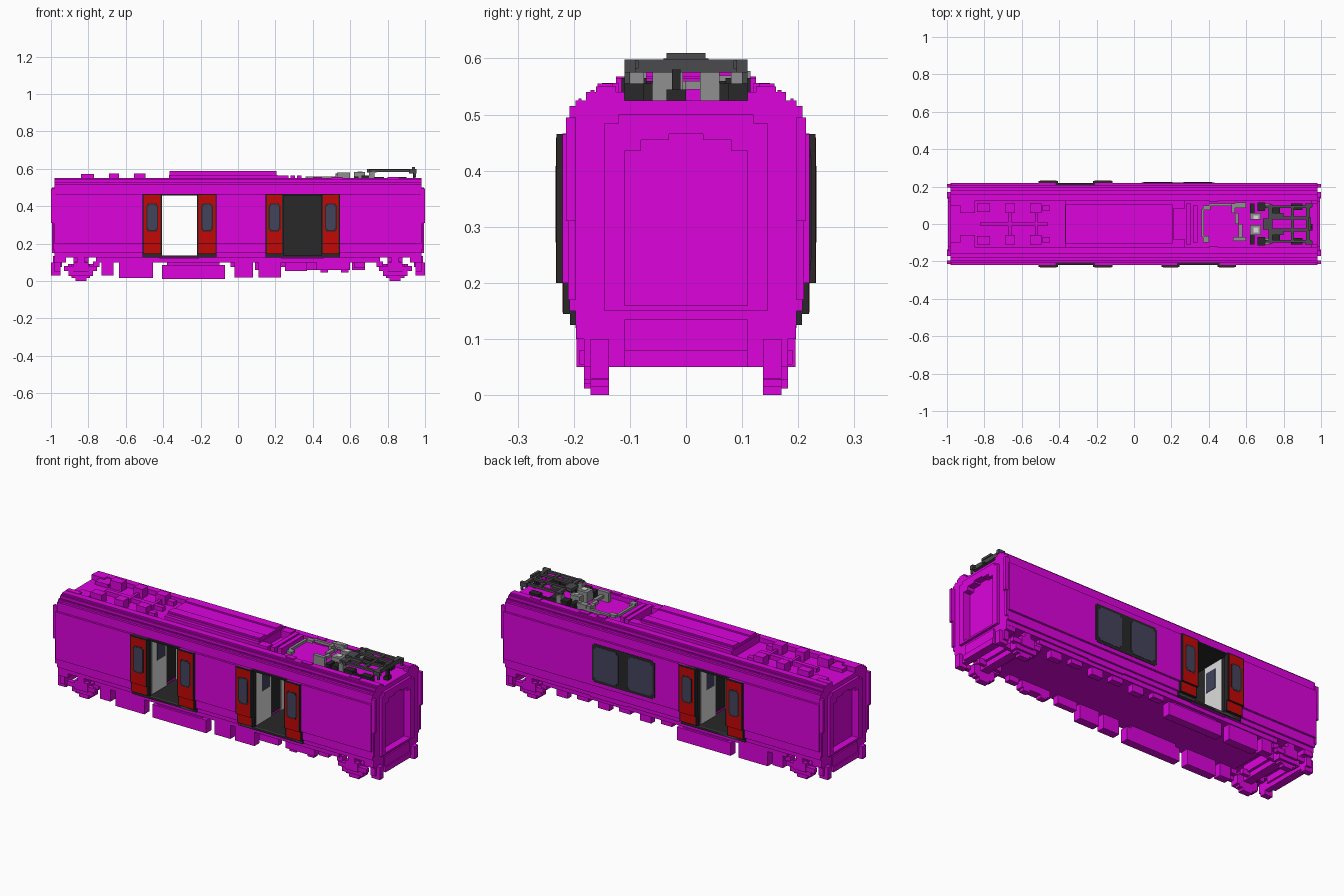
import bpy, bmesh

cube = bpy.data.objects.get("Cube")
if cube:
    bpy.data.objects.remove(cube, do_unlink=True)


def material(name, r, g, b):
    m = bpy.data.materials.new(name)
    m.use_nodes = True
    m.diffuse_color = (r, g, b, 1)
    m.node_tree.nodes["Principled BSDF"].inputs["Base Color"].default_value = (r, g, b, 1)
    return m


MAGENTA = material("magenta", 0.72, 0.001, 0.72)
RED = material("door red", 0.55, 0.002, 0.002)
BLACK = material("near black", 0.021, 0.021, 0.021)
GLASS = material("slate glass", 0.056, 0.056, 0.11)
LIGHT = material("light grey", 0.72, 0.72, 0.72)
GREY = material("mid grey", 0.28, 0.28, 0.28)
DARK = material("dark grey", 0.07, 0.07, 0.075)


def finish(name, bm, mat):
    bmesh.ops.recalc_face_normals(bm, faces=bm.faces)
    me = bpy.data.meshes.new(name)
    bm.to_mesh(me)
    bm.free()
    me.materials.append(mat)
    ob = bpy.data.objects.new(name, me)
    bpy.context.collection.objects.link(ob)
    return ob


def boxes(name, mat, items, mirror=""):
    """One object from boxes (x0, x1, y0, y1, z0, z1), optionally mirrored in x and/or y."""
    bm = bmesh.new()
    for x0, x1, y0, y1, z0, z1 in items:
        for sx in ((1, -1) if "x" in mirror else (1,)):
            for sy in ((1, -1) if "y" in mirror else (1,)):
                vs = bmesh.ops.create_cube(bm, size=1)["verts"]
                for v in vs:
                    v.co.x = sx * (x0 + (v.co.x + 0.5) * (x1 - x0))
                    v.co.y = sy * (y0 + (v.co.y + 0.5) * (y1 - y0))
                    v.co.z = z0 + (v.co.z + 0.5) * (z1 - z0)
    return finish(name, bm, mat)


def extrude_half_profile(name, mat, half, x0, x1):
    """Mirror a (y, z) half profile and extrude it along x."""
    bm = bmesh.new()
    ring = half + [(-y, z) for y, z in reversed(half)]
    face = bm.faces.new([bm.verts.new((x0, y, z)) for y, z in ring])
    new = bmesh.ops.extrude_face_region(bm, geom=[face])["geom"]
    bmesh.ops.translate(bm, vec=(x1 - x0, 0, 0),
                        verts=[g for g in new if isinstance(g, bmesh.types.BMVert)])
    return finish(name, bm, mat)


# Body shell: solid segments between the doorways, roof carried over them
SIDE = [(.197, .125), (.197, .15), (.208, .15), (.208, .2), (.22, .2), (.22, .465)]
ROOF = [(.208, .465), (.208, .515), (.195, .515), (.195, .525), (.178, .525), (.178, .54),
        (.16, .54), (.16, .55), (.125, .55), (.125, .525)]
for i, (x0, x1) in enumerate([(-.955, -.42), (-.208, .23), (.457, .955)]):
    extrude_half_profile(f"body_segment_{i + 1}", MAGENTA, SIDE + ROOF, x0, x1)
# Doorways, with the depth of the vestibule towards the back
for i, (x0, x1, back) in enumerate([(-.42, -.208, .207), (.23, .457, .18)]):
    extrude_half_profile(f"roof_over_doorway_{i + 1}", MAGENTA, ROOF, x0, x1)
    # Vestibule: dark floor, ceiling and jambs, light partitions with an aisle between
    boxes(f"vestibule_lining_{i + 1}", BLACK, [
        (x0, x1, -.207, back, .126, .136), (x0, x1, -.207, back, .458, .466),
        (x0, x0 + .004, -.207, back, .15, .46), (x1 - .004, x1, -.207, back, .15, .46)])
    boxes(f"vestibule_underside_{i + 1}", MAGENTA, [(x0, x1, -.197, .197, .12, .126)])
    boxes(f"partition_{i + 1}", LIGHT, [
        (x0 + .004, x0 + .009, .045, .175, .136, .455),
        (x1 - .009, x1 - .004, .045, .175, .136, .455)], "y")
    boxes(f"partition_window_{i + 1}", GLASS, [
        (x0 + .009, x0 + .011, .06, .13, .31, .42),
        (x1 - .011, x1 - .009, .06, .13, .31, .42)], "y")

# Closed back wall behind the second doorway
boxes("back_wall", MAGENTA, [(.23, .457, .18, .22, .2, .466), (.23, .457, .18, .208, .15, .2),
                             (.23, .457, .18, .197, .125, .15)])
boxes("back_wall_lining", BLACK, [(.235, .452, .176, .18, .136, .46)])


# Sliding door leaves, pushed open on either side of a doorway
def leaf(name, x0, x1, side):
    def put(part, mat, items):
        boxes(f"{name}_{part}", mat, [(a, b, min(side * c, side * d), max(side * c, side * d), e, f)
                                      for a, b, c, d, e, f in items])
    put("core", BLACK, [(x0, x1, .205, .231, .2, .465), (x0, x1, .2, .2195, .145, .2),
                        (x0, x1, .19, .207, .125, .15)])
    a, b = x0 + .007, x1 - .007
    put("panel", RED, [(a, b, .231, .2315, .2, .459), (a, b, .2195, .22, .147, .2)])
    c = (x0 + x1) / 2
    put("window_frame", BLACK, [(c - .032, c + .032, .2315, .232, .275, .405),
                                (c - .025, c + .025, .2315, .232, .265, .415)])
    put("window", GLASS, [(c - .025, c + .025, .232, .2325, .28, .4),
                          (c - .018, c + .018, .232, .2325, .272, .408)])


leaf("front_door_1_right", -.51, -.407, -1)
leaf("front_door_1_left", -.218, -.114, -1)
leaf("front_door_2_right", .147, .243, -1)
leaf("front_door_2_left", .447, .545, -1)
leaf("back_door_right", -.51, -.407, 1)
leaf("back_door_left", -.218, -.114, 1)
boxes("door_threshold", DARK, [(-.51, -.114, .197, .207, .125, .137)], "y")
boxes("front_threshold", DARK, [(.147, .545, -.207, -.197, .125, .137)])
boxes("door_header", BLACK, [(-.41, -.215, .2, .22, .458, .466)], "y")
boxes("front_door_header", BLACK, [(.24, .45, -.22, -.2, .458, .466)])

# Wide double window on the back
boxes("back_window_panel", BLACK, [(.04, .43, .219, .222, .232, .428), (.05, .42, .219, .222, .222, .438)])
boxes("back_window_glass", GLASS, [(.052, .205, .221, .2235, .25, .412), (.064, .193, .221, .2235, .238, .424),
                                   (.265, .418, .221, .2235, .25, .412), (.277, .406, .221, .2235, .238, .424)])

# End walls around a recessed gangway door
boxes("end_wall", MAGENTA, [
    (.95, .98, .11, .197, .125, .525), (.95, .98, .19, .208, .15, .515), (.95, .98, .2, .22, .2, .465),
    (.95, .98, 0, .12, .465, .525), (.95, .98, .11, .178, .5, .54), (.95, .98, .125, .16, .5, .55),
    (.95, .98, 0, .11, .125, .16)], "xy")
boxes("gangway_frame", MAGENTA, [
    (.95, .995, .11, .145, .15, .485), (.95, .995, 0, .12, .465, .5),
    (.95, .995, .08, .11, .435, .465), (.95, .995, .03, .08, .455, .465),
    (.95, .995, 0, .11, .15, .16)], "xy")
boxes("corner_post", MAGENTA, [(.975, 1, .196, .214, .31, .495), (.975, .99, .196, .21, .17, .31)], "xy")
boxes("end_apron", MAGENTA, [
    (.93, .98, 0, .18, .11, .135), (.94, .988, 0, .11, .075, .135), (.95, .995, 0, .11, .05, .08),
    (.92, .98, .11, .196, .1, .13), (.95, 1, .137, .17, .03, .1), (.95, .98, .11, .182, .05, .11)], "xy")

# Bogies: stepped wheels with axle boxes and cross beams
boxes("bogie_wheel", MAGENTA, [
    (.81, .87, .137, .17, 0, .105), (.79, .89, .137, .17, .015, .09), (.775, .905, .137, .182, .027, .075)], "xy")
boxes("bogie_frame", MAGENTA, [
    (.755, .93, .165, .19, .055, .08), (.8, .88, .165, .195, .05, .1), (.82, .86, .165, .195, .06, .125),
    (.815, .865, 0, .14, .052, .085), (.77, .91, .09, .11, .06, .09), (.8, .88, 0, .12, .08, .13),
    (.74, .775, .14, .18, .075, .105)], "xy")

# Underframe floor and hanging equipment
boxes("underframe_floor", MAGENTA, [(-.76, .76, 0, .187, .1, .13)], "y")
boxes("equipment_boxes", MAGENTA, [
    (-.73, -.665, .137, .182, .03, .11), (-.635, -.455, .137, .182, .015, .11),
    (-.405, -.07, .137, .182, .012, .085), (-.38, -.1, .137, .17, .085, .11)], "y")
boxes("front_equipment", MAGENTA, [
    (-.02, .08, -.182, -.137, .02, .11), (.11, .23, -.182, -.137, .02, .11), (.25, .37, -.17, -.137, .055, .11),
    (.42, .6, -.18, -.137, .06, .105), (.44, .48, -.17, -.137, .045, .07), (.55, .59, -.17, -.137, .045, .07),
    (.62, .68, -.17, -.137, .07, .11)])
boxes("back_equipment", MAGENTA, [(-.04 + i * .13, .03 + i * .13, .145, .18, .075 - .015 * (i % 2), .11)
                                  for i in range(6)])

# Roof: side gutters, raised air unit, vents and small boxes
boxes("roof_gutter", MAGENTA, [(-.98, .98, .186, .192, .525, .529), (-.98, .98, .163, .17, .54, .544)], "y")
boxes("roof_unit", MAGENTA, [(-.37, .21, 0, .125, .52, .568), (-.365, .205, 0, .105, .568, .58),
                             (-.365, .205, .05, .1, .58, .588), (.205, .27, .08, .125, .52, .565)], "y")
boxes("roof_boxes", MAGENTA, [
    (-.93, -.85, .06, .125, .52, .545), (-.84, -.77, .065, .11, .52, .572), (-.98, -.9, .1, .13, .52, .552),
    (-.69, -.635, .06, .11, .52, .575), (-.555, -.495, .06, .11, .52, .575),
    (-.67, -.655, 0, .06, .52, .55), (-.53, -.515, 0, .06, .52, .55), (-.82, -.46, 0, .012, .52, .548),
    (-.49, -.45, .07, .1, .52, .55), (.28, .305, 0, .11, .52, .565), (.315, .34, 0, .1, .52, .565),
    (.4, .45, .12, .15, .52, .556), (.5, .56, .13, .155, .54, .555), (.8, .86, .13, .158, .54, .555)], "y")

# Power cable on the roof
boxes("roof_cable", GREY, [
    (.4, .6, .095, .11, .545, .56), (.37, .41, .075, .1, .545, .56), (.36, .375, -.07, .08, .545, .56),
    (.37, .4, -.1, -.065, .545, .56), (.52, .54, .06, .095, .545, .57), (.54, .56, 0, .06, .545, .56),
    (.56, .58, -.07, 0, .545, .56), (.53, .6, -.09, -.07, .525, .58)])

# Current collector: insulators, base frame, folded arms and contact head
boxes("collector_insulators", GREY, [
    (.52, .54, .09, .11, .525, .575), (.58, .6, .09, .11, .525, .58), (.62, .68, -.06, -.005, .525, .582),
    (.62, .68, .025, .06, .525, .582), (.7, .73, .08, .11, .525, .585), (.7, .73, -.11, -.075, .525, .585),
    (.54, .6, .085, .115, .56, .578)])
boxes("insulator_caps", LIGHT, [(.64, .665, .027, .045, .582, .585), (.64, .665, -.045, -.02, .582, .585)])
boxes("collector_base", BLACK, [
    (.62, .645, .06, .11, .525, .56), (.66, .7, .07, .115, .525, .565), (.73, .78, .06, .1, .525, .555),
    (.84, .9, .075, .11, .525, .555), (.74, .86, .085, .1, .525, .545)], "y")
boxes("collector_frame", DARK, [
    (.7, .95, .085, .098, .582, .596), (.72, .74, 0, .105, .58, .595), (.84, .855, 0, .09, .584, .596)], "y")
boxes("collector_arms", DARK, [
    (.73, .93, .025, .04, .588, .6), (.69, .74, .0, .03, .58, .598), (.74, .8, .04, .06, .584, .596)], "y")
boxes("collector_head", DARK, [
    (.92, .94, 0, .098, .575, .598), (.93, .945, 0, .035, .598, .61), (.915, .955, .09, .11, .575, .598),
    (.94, .952, .1, .11, .555, .58)], "y")
boxes("collector_hook", BLACK, [(.93, .955, -.035, 0, .52, .545), (.935, .95, -.025, -.01, .515, .58)])
